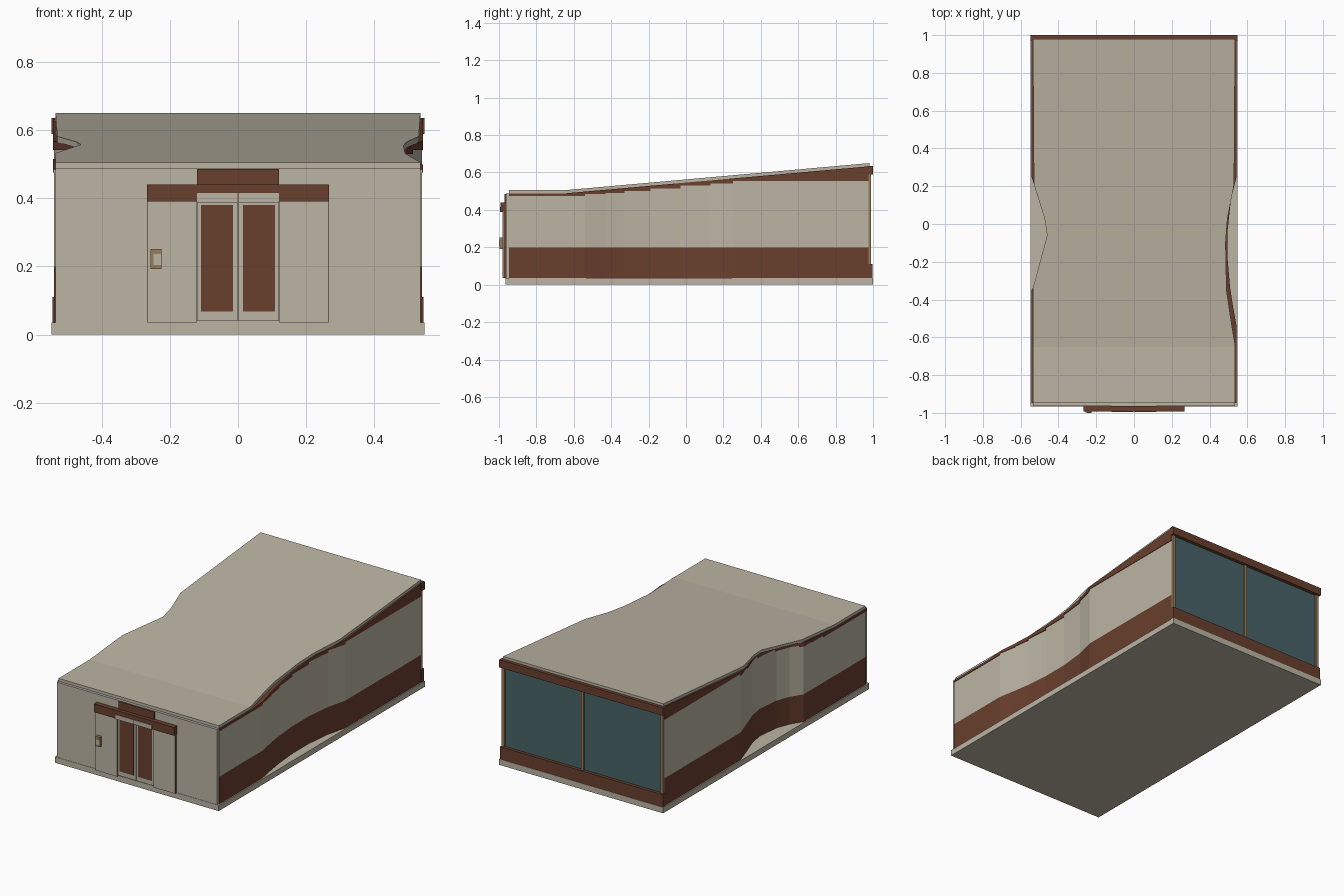
import bpy, bmesh

cube = bpy.data.objects.get("Cube")
if cube:
    bpy.data.objects.remove(cube)


def material(name, r, g, b):
    m = bpy.data.materials.new(name)
    m.use_nodes = True
    m.diffuse_color = (r, g, b, 1)
    m.node_tree.nodes["Principled BSDF"].inputs["Base Color"].default_value = (r, g, b, 1)
    return m


BEIGE = material("beige", 0.50, 0.46, 0.37)
BROWN = material("brown", 0.14, 0.05, 0.027)
GLASS = material("teal glass", 0.065, 0.125, 0.135)
TAN = material("tan", 0.31, 0.21, 0.10)


def finish(name, bm, mat):
    bmesh.ops.recalc_face_normals(bm, faces=bm.faces)
    mesh = bpy.data.meshes.new(name)
    bm.to_mesh(mesh)
    bm.free()
    mesh.materials.append(mat)
    ob = bpy.data.objects.new(name, mesh)
    bpy.context.collection.objects.link(ob)
    return ob


def box(name, mat, x, y, z):
    """Box from (min, max) pairs."""
    bm = bmesh.new()
    bmesh.ops.create_cube(bm, size=1)
    for v in bm.verts:
        v.co = [r[0] if c < 0 else r[1] for c, r in zip(v.co, (x, y, z))]
    return finish(name, bm, mat)


def interp(path, y):
    """Half width at y along a list of (y, width) points."""
    for (a, wa), (b, wb) in zip(path, path[1:]):
        if y <= b:
            return wa + (wb - wa) * max(0, (y - a) / (b - a))
    return path[-1][1]


def loft(name, mat, left, right, low, high, extra=(), grow=0):
    """Solid between two side outlines, swept from front to back."""
    ys = sorted({p[0] for p in left + right} | set(extra))
    bm = bmesh.new()
    rings = []
    for y in ys:
        xl, xr = -interp(left, y) - grow, interp(right, y) + grow
        rings.append([bm.verts.new(c) for c in (
            (xl, y, low(y)), (xr, y, low(y)), (xr, y, high(y)), (xl, y, high(y)))])
    for a, b in zip(rings, rings[1:]):
        for i in range(4):
            j = (i + 1) % 4
            bm.faces.new((a[i], a[j], b[j], b[i]))
    bm.faces.new(rings[0])
    bm.faces.new(rings[-1])
    return finish(name, bm, mat)


# Side outlines: the wall and the roof edge each dip inward near the middle
FRONT, BACK = -0.947, 0.975
wall_l = [(FRONT, .54), (-.35, .54), (-.28, .495), (-.2, .465), (-.06, .45),
          (.03, .465), (.13, .5), (.25, .54), (BACK, .54)]
wall_r = [(FRONT, .54), (-.54, .54), (-.43, .52), (-.33, .505), (-.19, .493),
          (-.03, .493), (.13, .51), (.25, .54), (BACK, .54)]
roof_l = [(FRONT, .535), (-.34, .535), (-.29, .522), (-.06, .46),
          (.03, .474), (.21, .53), (.98, .535)]
roof_r = [(FRONT, .535), (-.64, .535), (-.5, .512), (-.35, .49), (-.1, .485),
          (.03, .495), (.21, .53), (.98, .535)]
steps = [(-.54, .475), (-.43, .485), (-.33, .49), (-.19, .5), (-.03, .515),
         (.13, .53), (.25, .542)]


def roof_top(y):
    return 0.505 + 0.145 * max(0, (y + 0.65) / 1.63)


def roof_under(y):
    return roof_top(y) - 0.017


def trim_low(y):
    for limit, z in steps:
        if y <= limit:
            return z
    return 0.555


# Shell
box("floor_slab", BEIGE, (-.547, .547), (-.965, 1), (0, .035))
loft("lower_wall_band", BROWN, wall_l, wall_r, lambda y: .035, lambda y: .2)
loft("upper_wall", BEIGE, wall_l, wall_r, lambda y: .2,
     lambda y: roof_under(y) - .005, (-.65,))
loft("eaves_trim", BROWN, wall_l, wall_r, trim_low, roof_under,
     [s[0] + .001 for s in steps] + [-.65], grow=.003)
loft("roof", BEIGE, roof_l, roof_r, roof_under, roof_top, (-.65,))

# Front wall and entrance
box("front_wall", BEIGE, (-.535, .535), (-.963, FRONT), (.035, .488))
box("entrance_header", BROWN, (-.12, .12), (-.97, -.95), (.43, .486))
box("entrance_canopy", BROWN, (-.267, .267), (-.992, -.963), (.39, .44))
for side, s in (("right", -1), ("left", 1)):
    def span(a, b):
        return tuple(sorted((s * a, s * b)))
    box(side + "_jamb", BROWN, span(.121, .265), (-.977, -.96), (.035, .4))
    box(side + "_jamb_panel", BEIGE, span(.122, .264), (-.98, -.976), (.035, .39))
    box(side + "_door", BEIGE, span(.002, .12), (-.972, -.96), (.04, .39))
    box(side + "_door_head", BEIGE, span(.002, .12), (-.995, -.96), (.388, .415))
    box(side + "_door_panel", BROWN, span(.015, .108), (-.975, -.971), (.068, .38))

box("keypad", TAN, (-.256, -.224), (-.998, -.975), (.192, .251))
box("keypad_face", BEIGE, (-.248, -.226), (-1, -.997), (.204, .236))

# Glazed back
box("back_glass", GLASS, (-.53, .53), (.97, .979), (.1, .6))
box("back_sill", BROWN, (-.544, .544), (.97, .998), (.035, .11))
box("back_lintel", BROWN, (-.547, .547), (.97, 1), (.588, .635))
for name, x in (("right", -.53), ("middle", 0), ("left", .53)):
    box(name + "_mullion", TAN, (x - .009, x + .009), (.97, .988), (.1, .59))
